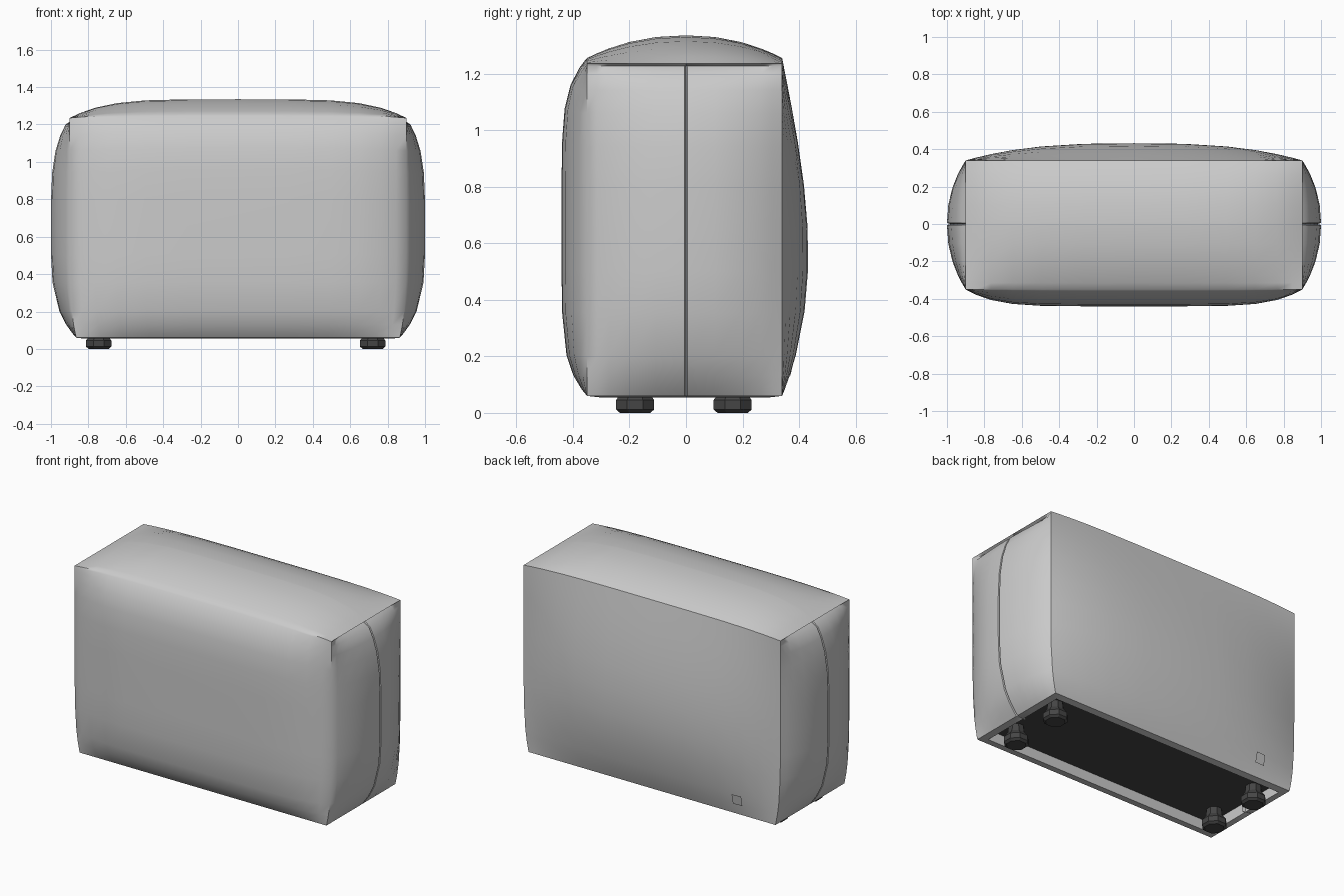
import bpy, bmesh
from math import cos, sin, pi

if "Cube" in bpy.data.objects:
    bpy.data.objects.remove(bpy.data.objects["Cube"])

DARK = bpy.data.materials.new("dark_grey")
DARK.diffuse_color = (0.06, 0.06, 0.06, 1)
DARK.use_nodes = True
DARK.node_tree.nodes["Principled BSDF"].inputs["Base Color"].default_value = DARK.diffuse_color


def finish(bm, name, angle, mat=None):
    bmesh.ops.recalc_face_normals(bm, faces=bm.faces)
    mesh = bpy.data.meshes.new(name)
    bm.to_mesh(mesh)
    bm.free()
    ob = bpy.data.objects.new(name, mesh)
    bpy.context.collection.objects.link(ob)
    if mat:
        mesh.materials.append(mat)
    bpy.ops.object.select_all(action='DESELECT')
    ob.select_set(True)
    bpy.context.view_layer.objects.active = ob
    bpy.ops.object.shade_smooth_by_angle(angle=angle)
    return ob


def mirrored(half):
    return [-a for a in reversed(half)] + [a for a in half if a > 0] if half[0] == 0 \
        else [-a for a in reversed(half)] + half


def back_bulge(u, w):
    return 0.09 * (1 - abs(u) ** 2.8) * (1 - w * w) * (1 - 0.35 * w)


def puff(u, v, w):
    """Turn a point on a cube into a point on the padded fabric cover."""
    # bulging ends, with the lip below the top panel and the pinched seam
    x = 0.90 - 0.035 * max(0, -w) ** 4 + 0.10 * (1 - abs(v) ** 2.2) * (1 - w ** 4)
    if abs(u) == 1:
        if w == 0.985:
            x -= 0.022 * (1 - v ** 6)
        if v == 0 and w < 1:
            x -= 0.02
    # bulging front and back
    if v < 0:
        y = 0.35 + 0.09 * (1 - u ** 6) * (1 - w ** 6)
    else:
        y = 0.34 + back_bulge(u, w)
    # domed top
    top = 1.235 + 0.02 * (1 - u ** 4)
    z = 0.06 + (w + 1) / 2 * (top - 0.06)
    if w == 1:
        z += 0.08 * (1 - abs(v) ** 2.2) * (1 - abs(u) ** 5)
    return u * x, v * y, z


# Padded cover: five panels, open underneath
U = mirrored([0, 0.3, 0.55, 0.72, 0.85, 0.94, 1])
V = mirrored([0, 0.015, 0.3, 0.57, 0.78, 0.9, 1])
W = [-1, -0.96, -0.88, -0.76, -0.5, -0.25, 0, 0.25, 0.5, 0.7, 0.84, 0.94, 0.985, 1]
bm = bmesh.new()
verts = {}


def vert(*p):
    if p not in verts:
        verts[p] = bm.verts.new(puff(*p))
    return verts[p]


def panel(A, B, place):
    for a0, a1 in zip(A, A[1:]):
        for b0, b1 in zip(B, B[1:]):
            bm.faces.new([vert(*place(a, b)) for a, b in
                          ((a0, b0), (a1, b0), (a1, b1), (a0, b1))])


for s in (-1, 1):
    panel(V, W, lambda v, w: (s, v, w))
    panel(U, W, lambda u, w: (u, s, w))
panel(U, V, lambda u, v: (u, v, 1))
bmesh.ops.recalc_face_normals(bm, faces=bm.faces)

# Hem turned inward, then up inside
for fx, fy, z in ((0.95, 0.87, 0.055), (0.94, 0.85, 0.13)):
    rim = [e for e in bm.edges if e.is_boundary]
    new = bmesh.ops.extrude_edge_only(bm, edges=rim)["geom"]
    if z < 0.1:
        for g in new:
            if isinstance(g, bmesh.types.BMVert):
                g.co = (g.co.x * fx, g.co.y * fy, z)
    else:
        for g in new:
            if isinstance(g, bmesh.types.BMVert):
                g.co.z = z
finish(bm, "padded_cover", 0.75)

# Dark base plate of the covered appliance
bm = bmesh.new()
bmesh.ops.create_cube(bm, size=1)
for v in bm.verts:
    v.co = (v.co.x * 1.66, v.co.y * 0.61, 0.13 + v.co.z * 0.02)
finish(bm, "base_plate", 0.5, DARK)


# Four faceted feet
def foot(name, cx, cy):
    bm = bmesh.new()
    rings = []
    for r, z in ((0.058, 0), (0.073, 0.012), (0.073, 0.045), (0.05, 0.075), (0.045, 0.125)):
        rings.append([bm.verts.new((cx + r * cos(a), cy + r * sin(a), z))
                      for a in [pi / 8 + i * pi / 4 for i in range(8)]])
    for a, b in zip(rings, rings[1:]):
        for i in range(8):
            j = (i + 1) % 8
            bm.faces.new((a[i], a[j], b[j], b[i]))
    bm.faces.new(rings[0])
    bm.faces.new(rings[-1])
    finish(bm, name, 0.5, DARK)


for side, cx in (("left", -0.745), ("right", 0.72)):
    for end, cy in (("front", -0.18), ("back", 0.165)):
        foot(f"{end}_{side}_foot", cx, cy)

# Small blank tag on the back, lying on the fabric
bm = bmesh.new()
quad = []
for sx, sz in ((-1, -1), (1, -1), (1, 1), (-1, 1)):
    x, z = -0.62 + sx * 0.032, 0.165 + sz * 0.032
    w = (z - 0.06) / 0.595 - 1
    quad.append(bm.verts.new((x, 0.346 + back_bulge(x / 0.93, w) * 1.0 + 0.004, z)))
    quad[-1].co.y *= -w * 0.0 + 1
face = bm.faces.new(quad)
bmesh.ops.solidify(bm, geom=[face], thickness=0.012)
finish(bm, "back_tag", 0.5)
